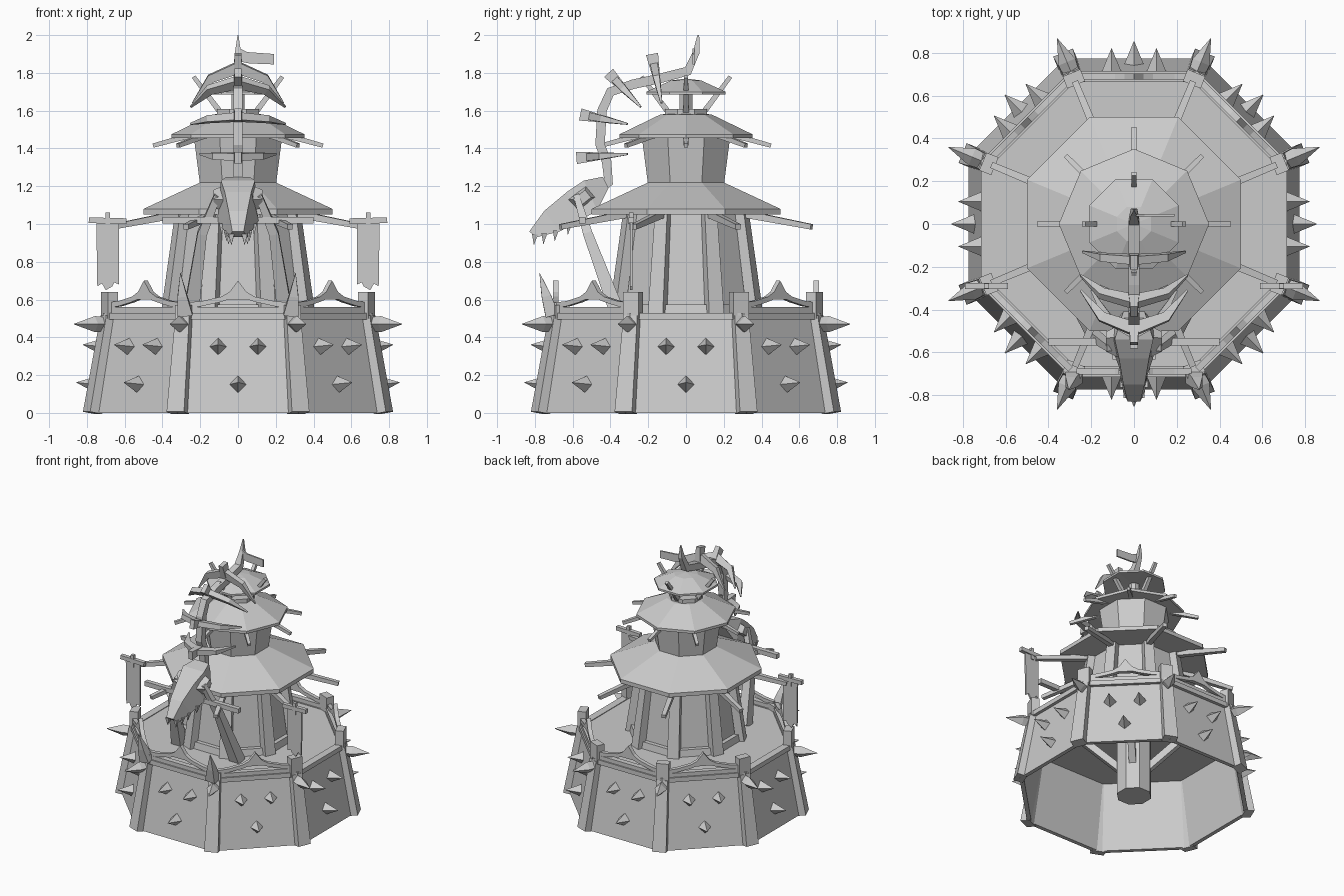
import bpy, bmesh
from math import pi, sin, cos, tan
from mathutils import Vector

cube = bpy.data.objects.get("Cube")
if cube:
    bpy.data.objects.remove(cube)

stone = bpy.data.materials.new("plain grey")
stone.use_nodes = True
GREY = (0.6, 0.6, 0.6, 1)
stone.diffuse_color = GREY
stone.node_tree.nodes["Principled BSDF"].inputs["Base Color"].default_value = GREY

UP = Vector((0, 0, 1))
CORNERS = [pi / 8 + k * pi / 4 for k in range(8)]
FACES = [k * pi / 4 for k in range(8)]


def polar(r, a, z, t=0):
    """Point at radius r and angle a, shifted t along the tangent."""
    return Vector((r * cos(a) - t * sin(a), r * sin(a) + t * cos(a), z))


def corner(apothem):
    return apothem / cos(pi / 8)


def finish(name, bm, mirror=False):
    bmesh.ops.remove_doubles(bm, verts=bm.verts, dist=0.0005)
    bmesh.ops.recalc_face_normals(bm, faces=bm.faces)
    mesh = bpy.data.meshes.new(name)
    bm.to_mesh(mesh)
    bm.free()
    mesh.materials.append(stone)
    obj = bpy.data.objects.new(name, mesh)
    bpy.context.scene.collection.objects.link(obj)
    if mirror:
        obj.modifiers.new("mirror", "MIRROR").use_mirror_merge = False
    return obj


def bridge(bm, rings, caps=True):
    rings = [[bm.verts.new(p) for p in ring] for ring in rings]
    n = len(rings[0])
    for lower, upper in zip(rings, rings[1:]):
        for i in range(n):
            j = (i + 1) % n
            bm.faces.new((lower[i], lower[j], upper[j], upper[i]))
    if caps:
        bm.faces.new(rings[0])
        bm.faces.new(rings[-1])


def lathe(name, profile, start=pi / 8, closed=False):
    """Eight-sided body from (apothem, z) pairs."""
    bm = bmesh.new()
    if closed:
        profile = profile + profile[:1]
    bridge(bm, [[polar(corner(a), start + f, z) for f in FACES] for a, z in profile], False)
    return finish(name, bm)


def sweep(bm, pts, sizes, side):
    """Rectangular bar along pts; sizes are (across, thick) per point."""
    pts = [Vector(p) for p in pts]
    rings = []
    for i, (p, (w, h)) in enumerate(zip(pts, sizes)):
        t = (pts[min(i + 1, len(pts) - 1)] - pts[max(i - 1, 0)]).normalized()
        s = Vector(side)
        s = (s - t * s.dot(t)).normalized()
        n = t.cross(s)
        w, h = max(w, 0.002) / 2, max(h, 0.002) / 2
        rings.append([p + s * w + n * h, p - s * w + n * h, p - s * w - n * h, p + s * w - n * h])
    bridge(bm, rings)


def plate(bm, outline, origin, axis, depth):
    """Flat outline of (across, z) pairs given a thickness."""
    axis = Vector(axis)
    d = axis.cross(UP) * depth / 2
    face = [Vector(origin) + axis * u + UP * z for u, z in outline]
    bridge(bm, [[p - d for p in face], [p + d for p in face]])


# Hollow base, deck and central shaft
lathe("base_wall", [(0.775, 0), (0.69, 0.5), (0.66, 0.5), (0.745, 0)], closed=True)
lathe("deck", [(0, 0.525), (0.69, 0.525), (0.69, 0.49), (0, 0.49)])
lathe("deck_lip", [(0.715, 0.495), (0.715, 0.53), (0.66, 0.53), (0.66, 0.495)], closed=True)
lathe("central_shaft", [(0, 0), (0.115, 0), (0.115, 0.5), (0, 0.5)])

bm = bmesh.new()
for a in FACES[1::2]:
    sweep(bm, [polar(0.1, a, 0.22), polar(0.4, a, 0.5)], [(0.05, 0.05)] * 2, polar(1, a + pi / 2, 0))
finish("deck_braces", bm)

bm = bmesh.new()
for a in CORNERS:
    sweep(bm, [polar(corner(0.77), a, 0), polar(corner(0.685), a, 0.51)],
          [(0.1, 0.07), (0.08, 0.06)], polar(1, a + pi / 2, 0))
finish("base_posts", bm)

# Wall spikes: three per side, one at each corner
bm = bmesh.new()
for a in FACES:
    out = polar(1, a, 0.1)
    for t, z in ((0, 0.15), (-0.105, 0.35), (0.105, 0.35)):
        root = polar(0.77 - 0.17 * z, a, z, t)
        sweep(bm, [root, root + out * 0.11], [(0.066, 0.066), (0, 0)], polar(0, a, 1, 1))
for a in CORNERS:
    sweep(bm, [polar(0.74, a, 0.47), polar(0.82, a, 0.47), polar(0.94, a, 0.47)],
          [(0.05, 0.05), (0.06, 0.06), (0, 0)], polar(0, a, 1, 1))
finish("wall_spikes", bm)

# Parapet: corner posts, front horns and pointed rails
bm = bmesh.new()
for k, a in enumerate(CORNERS):
    front = k in (5, 6)
    sweep(bm, [polar(0.735, a, 0.5), polar(0.735, a, 0.57 if front else 0.64)],
          [(0.09, 0.06)] * 2, polar(1, a + pi / 2, 0))
finish("parapet_posts", bm)

bm = bmesh.new()
sweep(bm, [(0.28, -0.71, 0.52), (0.295, -0.74, 0.62), (0.305, -0.775, 0.74)],
      [(0.08, 0.07), (0.05, 0.05), (0, 0)], (1, 0, 0))
finish("front_horns", bm, True)

rail_half = [(0.27, 0.585), (0.19, 0.592), (0.09, 0.615), (0.045, 0.64)]
under_half = [(0.05, 0.6), (0.1, 0.585), (0.19, 0.565), (0.27, 0.555)]
crown = (rail_half + [(0, 0.7)] + [(-u, z) for u, z in reversed(rail_half)]
         + [(-u, z) for u, z in reversed(under_half)] + under_half)
bm = bmesh.new()
for a in FACES:
    if abs(sin(a)) < 0.1:
        continue
    tangent = polar(1, a + pi / 2, 0)
    plate(bm, crown, polar(0.69, a, 0), tangent, 0.03)
    sweep(bm, [polar(0.685, a, 0.54, -0.27), polar(0.685, a, 0.54, 0.27)], [(0.04, 0.04)] * 2, UP)
finish("pointed_rails", bm)

# Tower storeys
lathe("tower_sill", [(0.38, 0.52), (0.37, 0.575), (0.3, 0.575), (0.3, 0.52)], closed=True)
lathe("lower_tower", [(0, 0.52), (0.345, 0.52), (0.28, 1.09), (0, 1.09)])
lathe("upper_tower", [(0, 1.1), (0.2, 1.2), (0.235, 1.47), (0, 1.47)])
lathe("top_neck", [(0, 1.55), (0.11, 1.55), (0.11, 1.61), (0, 1.61)])
lathe("top_core", [(0, 1.6), (0.035, 1.6), (0.035, 1.72), (0, 1.72)])

bm = bmesh.new()
for a in CORNERS:
    sweep(bm, [polar(corner(0.365), a, 0.52), polar(corner(0.295), a, 1.07)],
          [(0.085, 0.06), (0.07, 0.05)], polar(1, a + pi / 2, 0))
finish("tower_posts", bm)

# Three tiers of roof
lathe("lower_roof", [(0, 1.23), (0.2, 1.22), (0.5, 1.08), (0.5, 1.05), (0, 1.07)])
lathe("middle_roof", [(0, 1.59), (0.125, 1.58), (0.325, 1.475), (0.325, 1.455), (0, 1.46)], start=0)
lathe("top_roof", [(0, 1.77), (0.08, 1.76), (0.21, 1.7), (0.21, 1.685), (0, 1.7)])

bm = bmesh.new()
for a in CORNERS:
    sweep(bm, [polar(0.3, a, 1.06), polar(0.72, a, 0.985)], [(0.04, 0.04), (0.028, 0.03)], UP)
for a in FACES:
    sweep(bm, [polar(0.25, a, 1.47), polar(0.45, a, 1.415)], [(0.03, 0.03), (0.022, 0.022)], UP)
for a in FACES[::2]:
    sweep(bm, [polar(0.1, a, 1.6), polar(0.235, a, 1.78)], [(0.03, 0.03), (0.022, 0.022)],
          polar(1, a + pi / 2, 0))
finish("roof_poles", bm)

# Hanging banners
bm = bmesh.new()
plate(bm, [(0.63, 1.01), (0.75, 1.01), (0.745, 0.67), (0.72, 0.685), (0.7, 0.65), (0.665, 0.67),
           (0.655, 0.69), (0.63, 0.68)], (0, -0.29, 0), (1, 0, 0), 0.012)
sweep(bm, [(0.59, -0.29, 1.015), (0.79, -0.29, 1.02)], [(0.03, 0.03)] * 2, UP)
sweep(bm, [(0.69, -0.29, 0.97), (0.69, -0.29, 1.06)], [(0.025, 0.025)] * 2, (1, 0, 0))
finish("banners", bm, True)

# Skeleton: backbone, ribs and tail flag
bm = bmesh.new()
spine = [(0.065, 2), (0.055, 1.91), (0.01, 1.81), (-0.14, 1.77), (-0.28, 1.74), (-0.4, 1.7),
         (-0.445, 1.6), (-0.455, 1.42), (-0.42, 1.33), (-0.41, 1.22), (-0.5, 1.15)]
sweep(bm, [(0, y, z) for y, z in spine], [(0.005, 0.01), (0.03, 0.035)] + [(0.05, 0.05)] * 9, (1, 0, 0))
finish("backbone", bm)

bm = bmesh.new()
blocks = bmesh.new()
for (y0, z0), (y1, z1), reach in (((-0.18, 1.9), (-0.13, 1.64), 0.24), ((-0.41, 1.8), (-0.24, 1.62), 0.25),
                                  ((-0.56, 1.58), (-0.31, 1.53), 0.25), ((-0.58, 1.35), (-0.31, 1.37), 0.2)):
    outer, tip = Vector((0, y0, z0)), Vector((0, y1, z1))
    shape = [(0, 0.28), (reach * 0.6, 0.5), (reach, 1)]
    sweep(bm, [outer.lerp(tip, f) + Vector((x, 0, 0)) for x, f in shape],
          [(0.06, 0.04), (0.045, 0.035), (0.008, 0.01)], tip - outer)
    sweep(blocks, [outer, outer.lerp(tip, 0.45)], [(0.035, 0.065), (0.05, 0.04)], (1, 0, 0))
finish("ribs", bm, True)
finish("spine_fins", blocks)

bm = bmesh.new()
plate(bm, [(0.01, 1.93), (0.05, 1.91), (0.19, 1.9), (0.19, 1.845), (0.06, 1.85), (0.01, 1.86)],
      (0, 0.04, 0), (1, 0, 0), 0.012)
finish("tail_flag", bm)

# Skull: lofted sections of (top y, top z, bottom y, bottom z, top half width, bottom half width)
bm = bmesh.new()
sections = [(-0.44, 1.25, -0.41, 1.19, 0.06, 0.05), (-0.54, 1.23, -0.47, 1.07, 0.09, 0.1),
            (-0.63, 1.17, -0.56, 1.02, 0.07, 0.11), (-0.75, 1.07, -0.67, 0.96, 0.05, 0.07),
            (-0.83, 0.96, -0.79, 0.93, 0.03, 0.05)]
bridge(bm, [[(wt, yt, zt), (-wt, yt, zt), (-wb, yb, zb), (wb, yb, zb)] for yt, zt, yb, zb, wt, wb in sections])
finish("skull", bm)

bm = bmesh.new()
for x, y, z in ((0.085, -0.62, 1), (0.06, -0.69, 0.965), (0.05, -0.75, 0.95), (0.035, -0.8, 0.945)):
    sweep(bm, [(x, y, z), (x, y - 0.005, z - 0.055)], [(0.03, 0.03), (0, 0)], (1, 0, 0))
finish("teeth", bm, True)

bm = bmesh.new()
sweep(bm, [(0.08, -0.55, 1.135), (0.13, -0.55, 1.135)], [(0.12, 0.08), (0.08, 0.05)], (0, 1, 0.8))
finish("brow_blocks", bm, True)

# Props carrying the skull, with a cross beam
bm = bmesh.new()
sweep(bm, [(0.11, -0.58, 1.15), (0.19, -0.52, 0.95), (0.25, -0.36, 0.52)],
      [(0.035, 0.03), (0.05, 0.05), (0.08, 0.08)], (1, 0, 0))
finish("skull_props", bm, True)
bm = bmesh.new()
sweep(bm, [(-0.4, -0.55, 1.02), (0.4, -0.55, 1.02)], [(0.035, 0.035)] * 2, UP)
finish("cross_beam", bm)
